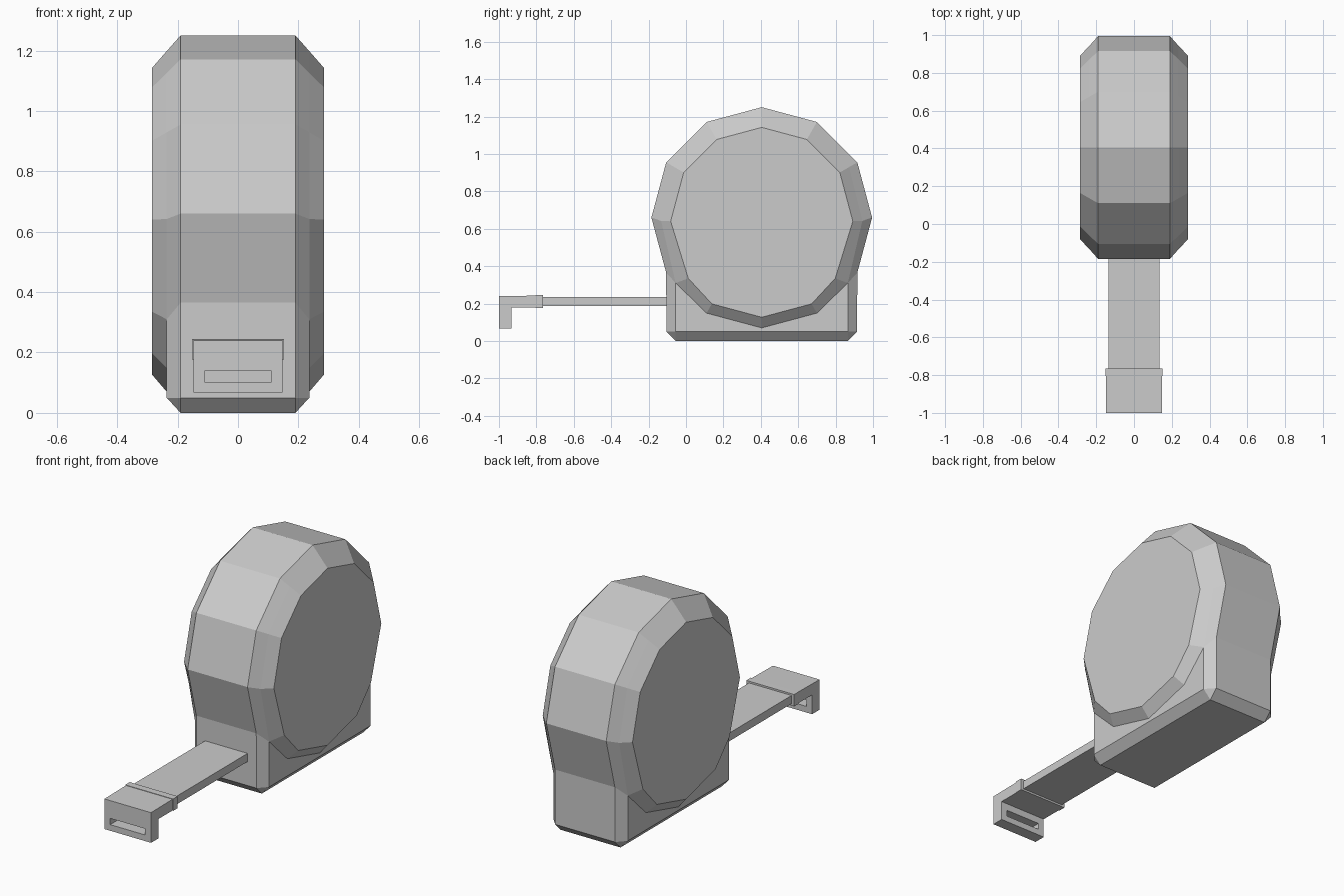
import bpy, bmesh
from math import cos, sin, radians

if "Cube" in bpy.data.objects:
    bpy.data.objects.remove(bpy.data.objects["Cube"])

CY, CZ = 0.405, 0.66          # centre of the twelve-sided case


def polar(r, deg):
    return (CY + r * cos(radians(deg)), CZ + r * sin(radians(deg)))


def arc(r, start, end):
    return [polar(r, a) for a in range(start, end + 1, 30)]


def mirror(pts):
    """Reflect (y, z) points about the case centre, reversing order."""
    return [(2 * CY - y, z) for y, z in reversed(pts)]


def finish(bm, name):
    bmesh.ops.remove_doubles(bm, verts=bm.verts, dist=1e-5)
    bmesh.ops.dissolve_degenerate(bm, edges=bm.edges, dist=1e-5)
    bmesh.ops.recalc_face_normals(bm, faces=bm.faces)
    me = bpy.data.meshes.new(name)
    bm.to_mesh(me)
    bm.free()
    ob = bpy.data.objects.new(name, me)
    bpy.context.collection.objects.link(ob)
    return ob


def prism(name, profile, half_width):
    """Extrude a (y, z) profile symmetrically along x."""
    bm = bmesh.new()
    f = bm.faces.new([bm.verts.new((-half_width, y, z)) for y, z in profile])
    ext = bmesh.ops.extrude_face_region(bm, geom=[f])["geom"]
    bmesh.ops.translate(bm, vec=(2 * half_width, 0, 0),
                        verts=[v for v in ext if isinstance(v, bmesh.types.BMVert)])
    return finish(bm, name)


def rect(y0, y1, z0, z1):
    return [(y0, z0), (y1, z0), (y1, z1), (y0, z1)]


def bridge(bm, a, b):
    for i in range(len(a)):
        j = (i + 1) % len(a)
        quad = list(dict.fromkeys((a[i], a[j], b[j], b[i])))
        bm.faces.new(quad)


# Case outlines: rim, chamfered wall line, raised disc
left, right = CY - 0.51, CY + 0.51
rim = arc(0.59, -30, 210) + [(left, 0.05), (left + 0.05, 0),
                             (right - 0.05, 0), (right, 0.05)]
wall_r = [(right - 0.05, 0.31), (CY + 0.538, 0.642)]
wall = wall_r + arc(0.538, 30, 150) + mirror(wall_r)
feet = [(left + 0.05, 0.05), (right - 0.05, 0.05)]
disc_low = arc(0.59, 240, 300)
face_r = [(CY + 0.393, 0.335), (CY + 0.487, 0.64)]
face = face_r + arc(0.482, 30, 150) + mirror(face_r) + arc(0.533, 240, 300)

# Case body
bm = bmesh.new()
rims = []
for s in (-1, 1):
    def ring(pts, x):
        return [bm.verts.new((s * x, y, z)) for y, z in pts]
    A, B, F = ring(rim, 0.19), ring(wall, 0.236), ring(feet, 0.236)
    C, D = ring(disc_low, 0.236), ring(face, 0.285)
    bridge(bm, A, B + [F[0], F[0], F[1], F[1]])     # side chamfer
    bridge(bm, B + C, D)                            # disc bevel
    bm.faces.new([B[8], F[0], F[1], B[0]] + C[::-1])  # lower side wall
    bm.faces.new(D)                                 # disc face
    rims.append(A)
bridge(bm, *rims)
finish(bm, "case")

# Tape blade
prism("tape_blade", rect(-0.78, -0.10, 0.188, 0.235), 0.135)

# End hook: L-shaped clip with a slot cut through its lip
hook = prism("end_hook", [(-1, 0.067), (-0.932, 0.067), (-0.932, 0.178),
                          (-0.765, 0.178), (-0.765, 0.243), (-1, 0.24)], 0.148)
cutter = prism("slot_cutter", rect(-1.1, -0.9, 0.102, 0.138), 0.111)
cutter.hide_render = True
mod = hook.modifiers.new("slot", "BOOLEAN")
mod.operation = "DIFFERENCE"
mod.solver = "EXACT"
mod.object = cutter
bpy.context.view_layer.objects.active = hook
bpy.ops.object.modifier_apply(modifier=mod.name)
bpy.data.objects.remove(cutter)

# Slightly wider band at the rear of the hook
prism("hook_band", rect(-0.805, -0.764, 0.177, 0.245), 0.152)
